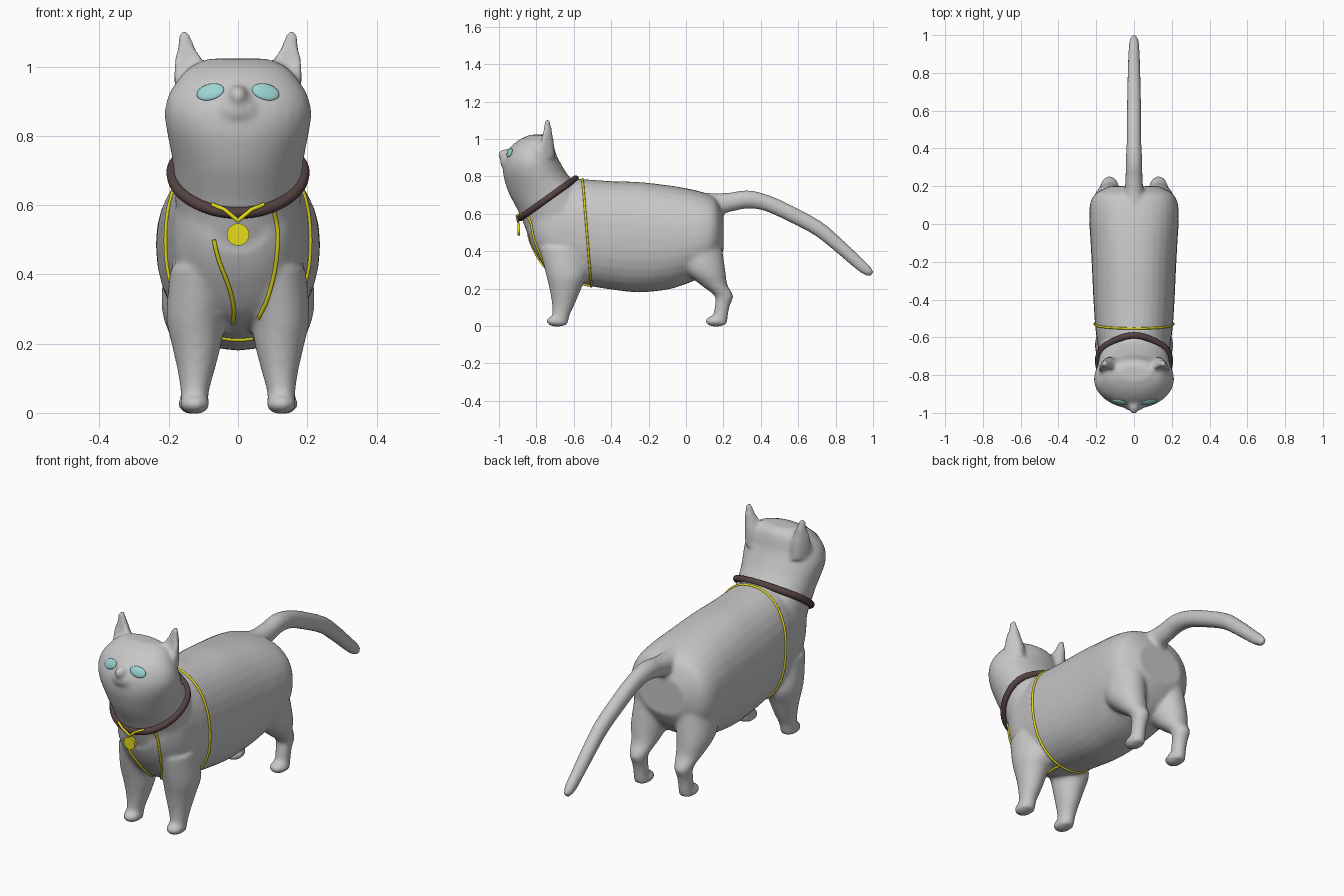
import bpy, bmesh, math
from mathutils import Vector, Matrix
from mathutils.bvhtree import BVHTree

if "Cube" in bpy.data.objects:
    bpy.data.objects.remove(bpy.data.objects["Cube"])

X, Y, Z = Vector((1, 0, 0)), Vector((0, 1, 0)), Vector((0, 0, 1))


def material(name, rgb):
    m = bpy.data.materials.new(name)
    m.use_nodes = True
    m.diffuse_color = (*rgb, 1)
    m.node_tree.nodes["Principled BSDF"].inputs["Base Color"].default_value = (*rgb, 1)
    return m


FUR = material("grey fur", (0.57, 0.57, 0.57))
EYE = material("pale teal", (0.33, 0.66, 0.66))
LEATHER = material("dark brown leather", (0.09, 0.055, 0.055))
GOLD = material("yellow gold", (0.78, 0.72, 0.01))


def link(name, data, mat):
    ob = bpy.data.objects.new(name, data)
    bpy.context.collection.objects.link(ob)
    data.materials.append(mat)
    return ob


def flow(rows, steps=4):
    """Catmull-Rom interpolation of rows of numbers."""
    rows = [Vector(r) for r in rows]
    out = []
    for i in range(len(rows) - 1):
        a, b, c, d = rows[max(i - 1, 0)], rows[i], rows[i + 1], rows[min(i + 2, len(rows) - 1)]
        for k in range(steps):
            t = k / steps
            out.append(b + (c - a) * (t / 2) + (a * 2 - b * 5 + c * 4 - d) * (t * t / 2)
                       + (b * 3 - a - c * 3 + d) * (t ** 3 / 2))
    return out + [rows[-1]]


def ring(center, u, v, ru, rv, power=2.0, curl=0.0, n=32):
    pts = []
    for i in range(n):
        a = math.tau * i / n
        c, s = math.cos(a), math.sin(a)
        e = 2 / power
        cu, sv = math.copysign(abs(c) ** e, c), math.copysign(abs(s) ** e, s)
        pts.append(center + u * (ru * cu) + v * (rv * sv - curl * ru * c * c))
    return pts


def loft(bm, rings):
    loops = [[bm.verts.new(p) for p in r] for r in rings]
    for a, b in zip(loops, loops[1:]):
        for i in range(len(a)):
            j = (i + 1) % len(a)
            bm.faces.new((a[i], a[j], b[j], b[i]))
    bm.faces.new(loops[0][::-1])
    bm.faces.new(loops[-1])


def column(bm, rows, curl=0.0):
    """Loft of level slices: z, x, y, half width, half depth."""
    loft(bm, [ring(Vector((x, y, z)), X, Y, rx, ry, curl=curl)
              for z, x, y, rx, ry in flow(rows)])


def ball(bm, center, radii):
    bmesh.ops.create_uvsphere(bm, u_segments=24, v_segments=16, radius=1,
                              matrix=Matrix.Translation(center) @ Matrix.Diagonal((*radii, 1)))


bm = bmesh.new()

# Torso: y, belly z, back z, half width
torso = [(-0.84, 0.46, 0.62, 0.09), (-0.80, 0.38, 0.72, 0.14), (-0.72, 0.28, 0.76, 0.18),
         (-0.62, 0.235, 0.785, 0.195), (-0.55, 0.22, 0.785, 0.205), (-0.40, 0.195, 0.775, 0.215),
         (-0.25, 0.18, 0.77, 0.222), (-0.10, 0.195, 0.753, 0.23), (0.0, 0.225, 0.737, 0.236),
         (0.10, 0.27, 0.712, 0.234), (0.16, 0.33, 0.68, 0.205), (0.20, 0.40, 0.60, 0.13)]
loft(bm, [ring(Vector((0, y, (lo + hi) / 2)), X, Z, rx, (hi - lo) / 2, 2.25)
          for y, lo, hi, rx in flow(torso)])

# Neck and head: z, front y, back y, half width
head = [(0.38, -0.79, -0.55, 0.14), (0.50, -0.85, -0.50, 0.17), (0.60, -0.89, -0.48, 0.18),
        (0.70, -0.943, -0.53, 0.186), (0.77, -0.968, -0.60, 0.197), (0.82, -0.978, -0.64, 0.207),
        (0.87, -0.975, -0.67, 0.212), (0.92, -0.958, -0.695, 0.20), (0.96, -0.935, -0.705, 0.175),
        (1.0, -0.885, -0.72, 0.138), (1.023, -0.83, -0.75, 0.085)]
column(bm, [(z, 0, (f + b) / 2, w, (b - f) / 2) for z, f, b, w in head])
ball(bm, (0, -0.935, 0.875), (0.07, 0.058, 0.05))
ball(bm, (0, -0.955, 0.915), (0.03, 0.053, 0.032))

# Ears and legs on both sides
for s in (1, -1):
    column(bm, [(0.90, s * 0.13, -0.745, 0.05, 0.045), (0.97, s * 0.133, -0.74, 0.053, 0.036),
                (1.02, s * 0.143, -0.738, 0.04, 0.026), (1.06, s * 0.15, -0.738, 0.025, 0.02),
                (1.104, s * 0.156, -0.74, 0.012, 0.013)], curl=0.6)
    column(bm, [(0.42, s * 0.105, -0.665, 0.09, 0.12), (0.28, s * 0.122, -0.64, 0.085, 0.11),
                (0.20, s * 0.12, -0.645, 0.072, 0.085), (0.12, s * 0.121, -0.655, 0.053, 0.062),
                (0.06, s * 0.125, -0.668, 0.041, 0.047), (0.005, s * 0.125, -0.675, 0.038, 0.042)])
    ball(bm, (s * 0.125, -0.69, 0.026), (0.044, 0.058, 0.03))
    column(bm, [(0.44, s * 0.12, 0.06, 0.095, 0.13), (0.30, s * 0.132, 0.10, 0.088, 0.11),
                (0.22, s * 0.13, 0.15, 0.066, 0.072), (0.16, s * 0.13, 0.203, 0.045, 0.05),
                (0.10, s * 0.13, 0.192, 0.037, 0.04), (0.005, s * 0.13, 0.178, 0.036, 0.04)])
    ball(bm, (s * 0.13, 0.16, 0.026), (0.044, 0.058, 0.03))

# Tail: y, z, radius
tail = flow([(0.05, 0.64, 0.08), (0.15, 0.65, 0.06), (0.24, 0.663, 0.051), (0.33, 0.677, 0.049),
             (0.43, 0.658, 0.044), (0.55, 0.605, 0.043), (0.70, 0.525, 0.041), (0.80, 0.445, 0.038),
             (0.90, 0.355, 0.034), (0.96, 0.303, 0.03), (0.995, 0.277, 0.018)])
rings = []
for i, (y, z, r) in enumerate(tail):
    t = tail[min(i + 1, len(tail) - 1)] - tail[max(i - 1, 0)]
    up = Vector((0, -t[1], t[0])).normalized()
    rings.append(ring(Vector((0, y, z)), X, up, r * 0.9, r))
loft(bm, rings)

# Fuse everything into one soft skin
bmesh.ops.recalc_face_normals(bm, faces=bm.faces)
mesh = bpy.data.meshes.new("cat_body")
bm.to_mesh(mesh)
bm.free()
body = link("cat_body", mesh, FUR)
fuse = body.modifiers.new("fuse", 'REMESH')
fuse.mode = 'VOXEL'
fuse.voxel_size = 0.01
fuse.use_smooth_shade = True
soften = body.modifiers.new("soften", 'SMOOTH')
soften.factor = 0.5
soften.iterations = 9
bpy.context.view_layer.update()
skin = BVHTree.FromObject(body, bpy.context.evaluated_depsgraph_get())


def hit(origin, direction):
    p, n, _, _ = skin.ray_cast(Vector(origin), Vector(direction).normalized())
    return (p, n) if p else (Vector(origin), -Vector(direction))


def cord(name, pts, radius, mat, closed=False):
    cu = bpy.data.curves.new(name, 'CURVE')
    cu.dimensions = '3D'
    cu.bevel_depth = radius
    cu.bevel_resolution = 3
    cu.use_fill_caps = True
    sp = cu.splines.new('POLY')
    sp.points.add(len(pts) - 1)
    for q, p in zip(sp.points, pts):
        q.co = (*p, 1)
    sp.use_cyclic_u = closed
    sp.use_smooth = True
    return link(name, cu, mat)


def belt(center, u, v, lift, n=64):
    """Closed loop hugging the skin in the plane of u and v."""
    pts = []
    for i in range(n):
        a = math.tau * i / n
        d = (u * math.cos(a) + v * math.sin(a)).normalized()
        pts.append(hit(center, d)[0] + d * lift)
    return [(pts[i - 1] + pts[i] * 2 + pts[(i + 1) % n]) / 4 for i in range(n)]


# Collar and chest loop
slope = Vector((0, 0.30, 0.215)).normalized()
cord("collar", belt(Vector((0, -0.735, 0.685)), X, slope, 0.006), 0.017, LEATHER, True)
cord("chest_loop", belt(Vector((0, -0.53, 0.5)), X, Vector((0, -0.08, 1)), 0.003),
     0.006, GOLD, True)


# Straps running down the chest: x, z
def strap(path):
    return [hit((x, -2, z), Y)[0] - Y * 0.003 for x, z in flow(path, 8)]


left = strap([(0.10, 0.60), (0.115, 0.52), (0.108, 0.42), (0.085, 0.33), (0.062, 0.28)])
left += [hit((0.05, y, 0), Z)[0] - Z * 0.004 for y in (-0.60, -0.55, -0.50)]
cord("left_strap", left, 0.006, GOLD)
cord("right_strap", strap([(-0.07, 0.50), (-0.055, 0.44), (-0.025, 0.36), (-0.012, 0.30),
                           (-0.015, 0.26)]), 0.006, GOLD)

# Pendant hanging from the collar
for s, name in ((1, "left_pendant_link"), (-1, "right_pendant_link")):
    cord(name, [(s * 0.075, -0.885, 0.602), (s * 0.04, -0.905, 0.588), (0, -0.897, 0.555)],
         0.006, GOLD)
bm = bmesh.new()
bmesh.ops.create_cone(bm, cap_ends=True, segments=32, radius1=0.032, radius2=0.032, depth=0.014,
                      matrix=Matrix.Translation((0, -0.895, 0.515)) @ Matrix.Rotation(math.pi / 2, 4, 'X'))
mesh = bpy.data.meshes.new("pendant_disc")
bm.to_mesh(mesh)
bm.free()
link("pendant_disc", mesh, GOLD)

# Eyes: shallow domes set into the face
for s, name in ((1, "left_eye"), (-1, "right_eye")):
    p, n = hit((s * 0.08, -2, 0.927), Y)
    side = (X - n * X.dot(n)).normalized()
    frame = Matrix((side, n.cross(side), n)).transposed().to_4x4()
    bm = bmesh.new()
    bmesh.ops.create_uvsphere(
        bm, u_segments=24, v_segments=12, radius=1,
        matrix=Matrix.Translation(p) @ frame @ Matrix.Rotation(s * -0.12, 4, 'Z')
        @ Matrix.Diagonal((0.041, 0.026, 0.009, 1)))
    for f in bm.faces:
        f.smooth = True
    mesh = bpy.data.meshes.new(name)
    bm.to_mesh(mesh)
    bm.free()
    link(name, mesh, EYE)
